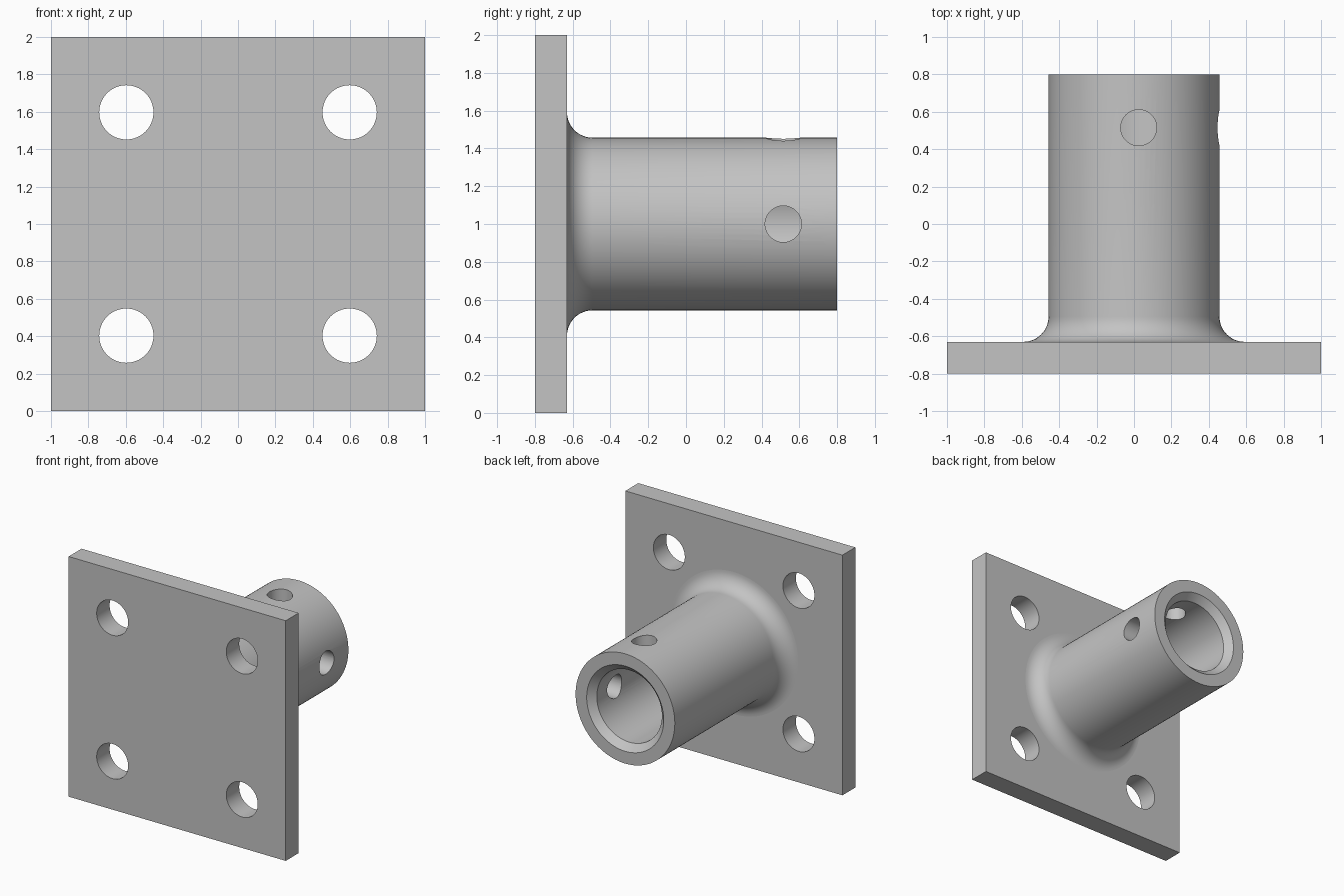
import bpy, bmesh
from math import radians, sin, cos, pi
from mathutils import Matrix, Vector

default = bpy.data.objects.get("Cube")
if default:
    bpy.data.objects.remove(default, do_unlink=True)

CENTRE_Z = 1.0
PLATE_FRONT, PLATE_BACK, TUBE_END = -0.8, -0.63, 0.8
TUBE_R, BORE_R, FILLET_R, CHAMFER = 0.457, 0.30, 0.135, 0.055
HOLE_Y = 0.515

steel = bpy.data.materials.new("plain grey")
steel.use_nodes = True
grey = (0.55, 0.55, 0.55, 1)
steel.diffuse_color = grey
steel.node_tree.nodes["Principled BSDF"].inputs["Base Color"].default_value = grey


def make_object(name, bm):
    bmesh.ops.recalc_face_normals(bm, faces=bm.faces)
    mesh = bpy.data.meshes.new(name)
    bm.to_mesh(mesh)
    bm.free()
    mesh.materials.append(steel)
    obj = bpy.data.objects.new(name, mesh)
    bpy.context.collection.objects.link(obj)
    return obj


def add_rod(bm, centre, axis, radius, length):
    turn = Vector((0, 0, 1)).rotation_difference(Vector(axis)).to_matrix().to_4x4()
    bmesh.ops.create_cone(bm, cap_ends=True, segments=64, radius1=radius, radius2=radius,
                          depth=length, matrix=Matrix.Translation(centre) @ turn)


def drill(obj, rods):
    """Cut rods out of the object, apply the cut and smooth the round faces."""
    bm = bmesh.new()
    for rod in rods:
        add_rod(bm, *rod)
    cutter = make_object("hole_cutter", bm)
    cutter.hide_render = True
    cut = obj.modifiers.new("holes", 'BOOLEAN')
    cut.operation, cut.solver, cut.object = 'DIFFERENCE', 'EXACT', cutter
    for other in bpy.context.selected_objects:
        other.select_set(False)
    bpy.context.view_layer.objects.active = obj
    obj.select_set(True)
    bpy.ops.object.modifier_apply(modifier=cut.name)
    bpy.data.objects.remove(cutter, do_unlink=True)
    bpy.ops.object.shade_smooth_by_angle(angle=radians(30))


# Square mounting plate with four bolt holes
bm = bmesh.new()
middle = (PLATE_FRONT + PLATE_BACK) / 2
bmesh.ops.create_cube(bm, size=1, matrix=Matrix.Translation((0, middle, CENTRE_Z))
                      @ Matrix.Diagonal((2, PLATE_BACK - PLATE_FRONT, 2, 1)))
plate = make_object("mounting_plate", bm)
drill(plate, [((x, middle, CENTRE_Z + z), (0, 1, 0), 0.145, 0.5)
              for x in (-0.597, 0.597) for z in (-0.597, 0.597)])

# Socket tube: filleted foot, straight wall, chamfered mouth and bore
foot = PLATE_BACK - 0.02
profile = [(BORE_R, foot), (TUBE_R + FILLET_R, foot)]
for i in range(13):
    a = pi / 2 * i / 12
    profile.append((TUBE_R + FILLET_R * (1 - sin(a)), PLATE_BACK + FILLET_R * (1 - cos(a))))
profile += [(TUBE_R, TUBE_END), (BORE_R + CHAMFER, TUBE_END), (BORE_R, TUBE_END - CHAMFER)]

bm = bmesh.new()
ring = [bm.verts.new((r, y, CENTRE_Z)) for r, y in profile]
edges = [bm.edges.new((a, b)) for a, b in zip(ring, ring[1:] + ring[:1])]
bmesh.ops.spin(bm, geom=ring + edges, cent=(0, 0, CENTRE_Z), axis=(0, 1, 0),
               angle=2 * pi, steps=96)
bmesh.ops.remove_doubles(bm, verts=bm.verts, dist=0.0001)
tube = make_object("socket_tube", bm)

# Set screw holes through the top wall and the left wall
drill(tube, [((0.025, HOLE_Y, CENTRE_Z + 0.4), (0, 0, 1), 0.096, 0.5),
             ((0.4, HOLE_Y, CENTRE_Z), (1, 0, 0), 0.096, 0.5)])
